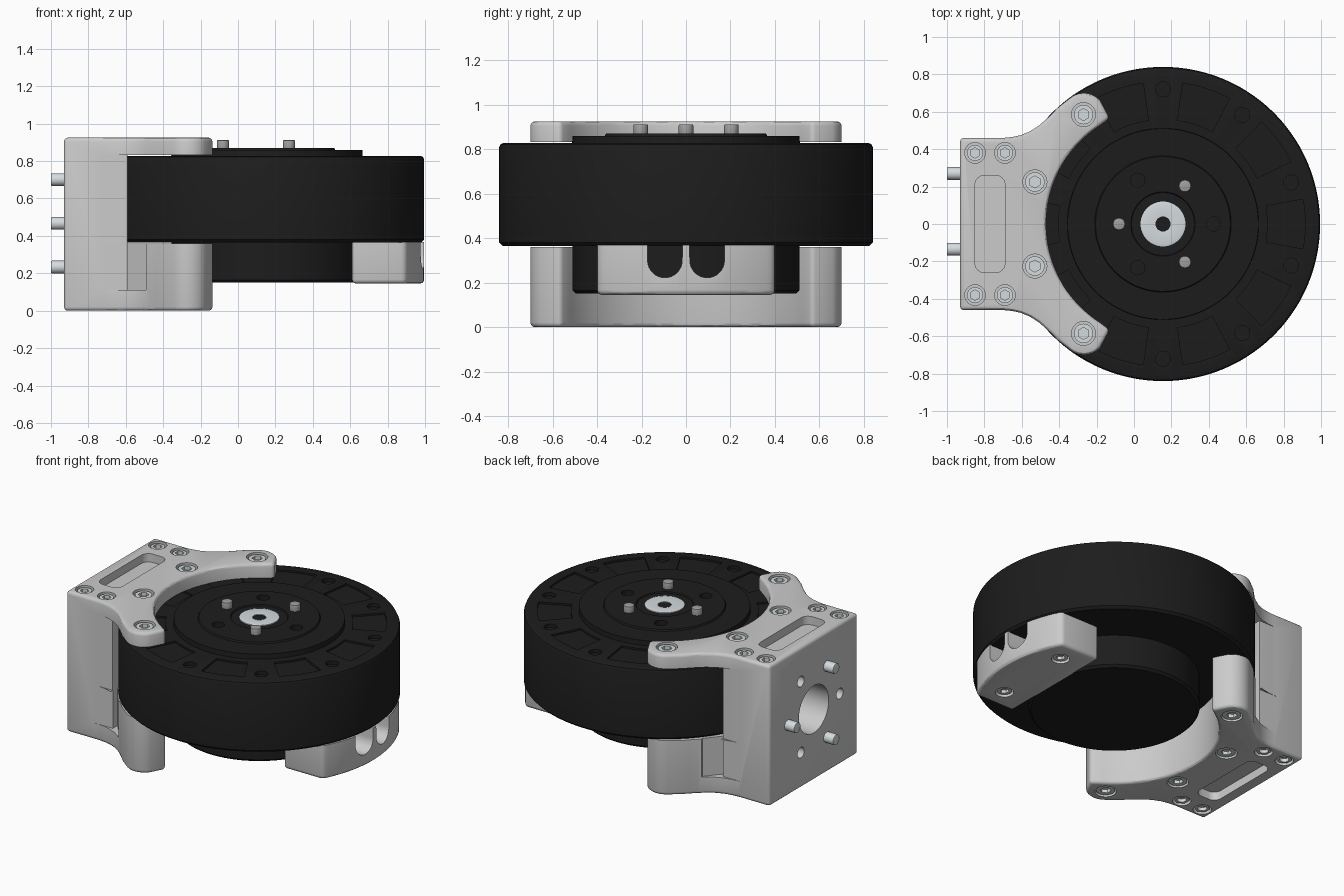
import bpy, bmesh
from math import cos, sin, pi, radians, sqrt
from mathutils import Matrix, Vector

if "Cube" in bpy.data.objects:
    bpy.data.objects.remove(bpy.data.objects["Cube"])

CX = 0.155  # motor axis


def material(name, rgb):
    m = bpy.data.materials.new(name)
    m.diffuse_color = (*rgb, 1)
    m.use_nodes = True
    m.node_tree.nodes["Principled BSDF"].inputs["Base Color"].default_value = m.diffuse_color
    return m


BLACK = material("black", (0.012, 0.012, 0.012))
STEEL = material("steel", (0.66, 0.71, 0.73))
PIN = material("pin_grey", (0.35, 0.35, 0.35))


def finish(bm, name, mat=None):
    bmesh.ops.recalc_face_normals(bm, faces=bm.faces)
    me = bpy.data.meshes.new(name)
    bm.to_mesh(me)
    bm.free()
    ob = bpy.data.objects.new(name, me)
    bpy.context.collection.objects.link(ob)
    if mat:
        me.materials.append(mat)
    return ob


def activate(ob):
    bpy.ops.object.select_all(action='DESELECT')
    ob.select_set(True)
    bpy.context.view_layer.objects.active = ob


def bevel(ob, width, segments=3):
    activate(ob)
    m = ob.modifiers.new("bevel", 'BEVEL')
    m.width, m.segments, m.limit_method, m.angle_limit = width, segments, 'ANGLE', radians(40)
    bpy.ops.object.modifier_apply(modifier=m.name)


def cut(ob, cutter):
    activate(ob)
    m = ob.modifiers.new("cut", 'BOOLEAN')
    m.operation, m.solver, m.object = 'DIFFERENCE', 'EXACT', cutter
    bpy.ops.object.modifier_apply(modifier=m.name)
    bpy.data.objects.remove(cutter)


def smooth(ob):
    activate(ob)
    bpy.ops.object.shade_smooth_by_angle(angle=radians(30))


def add_prism(bm, pts, z0, z1):
    f = bm.faces.new([bm.verts.new((x, y, z0)) for x, y in pts])
    up = bmesh.ops.extrude_face_region(bm, geom=[f])
    bmesh.ops.translate(bm, vec=(0, 0, z1 - z0),
                        verts=[v for v in up["geom"] if isinstance(v, bmesh.types.BMVert)])


def add_cyl(bm, p0, p1, r, seg=24):
    p0, p1 = Vector(p0), Vector(p1)
    d = p1 - p0
    mat = Matrix.Translation((p0 + p1) / 2) @ d.to_track_quat('Z', 'Y').to_matrix().to_4x4()
    bmesh.ops.create_cone(bm, cap_ends=True, segments=seg, radius1=r, radius2=r,
                          depth=d.length, matrix=mat)


def arc(cx, cy, r, a0, a1, n):
    return [(cx + r * cos(radians(a0 + (a1 - a0) * i / n)),
             cy + r * sin(radians(a0 + (a1 - a0) * i / n))) for i in range(n + 1)]


def lathe(name, profile, mat, seg=112):
    bm = bmesh.new()
    vs = [bm.verts.new((CX + r, 0, z)) for r, z in profile]
    es = [bm.edges.new(p) for p in zip(vs, vs[1:])]
    bmesh.ops.spin(bm, geom=vs + es, cent=(CX, 0, 0), axis=(0, 0, 1), angle=2 * pi, steps=seg)
    bmesh.ops.remove_doubles(bm, verts=bm.verts, dist=1e-5)
    return finish(bm, name, mat)


# motor housing with stepped top and lower drum
housing = lathe("motor_housing", [
    (0, .15), (.495, .15), (.51, .165), (.51, .365), (.825, .365), (.84, .38), (.84, .808),
    (.834, .822), (.82, .828), (.512, .828), (.51, .86), (.365, .86), (.36, .87), (.172, .87),
    (.168, .862), (0, .862)], BLACK)
holes = bmesh.new()
for k in range(10):
    a = radians(18 + 36 * k)
    x, y = CX + .72 * cos(a), .72 * sin(a)
    add_cyl(holes, (x, y, .805), (x, y, .9), .04)
    d = 18 + 36 * k
    add_prism(holes, arc(CX, 0, .76, d + 8, d + 28, 6) + arc(CX, 0, .56, d + 28, d + 8, 6), .816, .9)
for d in (0, 120, 240):
    x, y = CX + .27 * cos(radians(d)), .27 * sin(radians(d))
    add_cyl(holes, (x, y, .83), (x, y, .9), .038)
cut(housing, finish(holes, "housing_holes"))
smooth(housing)

# hub cap and pins on the rotor
smooth(lathe("hub_cap", [(0, .855), (.04, .855), (.04, .866), (.11, .871), (.12, .868), (.12, .855)],
             STEEL, 48))
bm = bmesh.new()
for d in (60, 180, 300):
    x, y = CX + .235 * cos(radians(d)), .235 * sin(radians(d))
    add_cyl(bm, (x, y, .85), (x, y, .912), .033)
pins = finish(bm, "rotor_pins", PIN)
bevel(pins, .006, 2)
smooth(pins)

# clamp bracket outline, mirrored over y
half = arc(CX, 0, .625, 180, 123, 24) + [(-.13, .565)] + arc(-.268, .585, .115, 40, 130, 10)
half += [(-.41, .62), (-.44, .588), (-.475, .555), (-.51, .525), (-.555, .496), (-.605, .475),
         (-.65, .465), (-.70, .46), (-.93, .46)]
outline = half + [(x, -y) for x, y in reversed(half[1:])]
bm = bmesh.new()
add_prism(bm, outline, 0, .925)
bracket = finish(bm, "clamp_bracket")
bevel(bracket, .02)

# room for the motor between the two plates
bm = bmesh.new()
add_cyl(bm, (CX, 0, .36), (CX, 0, .832), .845, 112)
cut(bracket, finish(bm, "motor_gap"))
bm = bmesh.new()
add_prism(bm, [(-.59, -1), (.3, -1), (.3, 1), (-.59, 1)], .36, .832)
cut(bracket, finish(bm, "arm_gap"))
bm = bmesh.new()
for s in (1, -1):
    add_prism(bm, [(x, s * y) for x, y in [(-.59, .41), (-.49, .53), (-.53, .7), (-.72, .7),
                                           (-.72, .459), (-.59, .459)]], .11, .36)
    add_prism(bm, [(x, s * y) for x, y in [(-.72, .46), (-.58, .46), (-.58, .6), (-.72, .6)]],
              .3605, .832)
cut(bracket, finish(bm, "side_relief"))

# screw recesses, slots and flange holes
screws = [(-.85, .38, .055), (-.69, .38, .055), (-.53, .225, .064), (-.27, .585, .064)]
screws += [(x, -y, r) for x, y, r in screws]
bm = bmesh.new()
for x, y, r in screws:
    add_cyl(bm, (x, y, .885), (x, y, 1), r, 32)
    add_cyl(bm, (x, y, -.1), (x, y, .04), r, 32)
slot = (arc(-.74, .21, .05, 0, 90, 6) + arc(-.80, .21, .05, 90, 180, 6)
        + arc(-.80, -.21, .05, 180, 270, 6) + arc(-.74, -.21, .05, 270, 360, 6))
slot = [(-.77 + (x + .77) * 1.0, y) for x, y in slot]
add_prism(bm, slot, .87, 1)
add_prism(bm, slot, -.1, .055)
ZC = .467
add_cyl(bm, (-1, 0, ZC), (-.74, 0, ZC), .155, 48)
for d in (60, 180, 300):
    y, z = .27 * cos(radians(d)), ZC + .27 * sin(radians(d))
    add_cyl(bm, (-1, y, z), (-.78, y, z), .035)
cut(bracket, finish(bm, "bracket_holes"))
smooth(bracket)

# dowel pins on the mounting face
bm = bmesh.new()
for d in (0, 120, 240):
    y, z = .27 * cos(radians(d)), ZC + .27 * sin(radians(d))
    add_cyl(bm, (-1, y, z), (-.88, y, z), .034)
dowels = finish(bm, "mounting_pins", STEEL)
bevel(dowels, .005, 2)
smooth(dowels)

# cable outlet box with two U-shaped slots
a = math_a = 28.4
bm = bmesh.new()
add_prism(bm, [(.61, -.4)] + arc(CX, 0, .84, -a, a, 20) + [(.61, .4)], .145, .40)
box = finish(bm, "cable_box")
bevel(box, .022)
bm = bmesh.new()
for s in (1, -1):
    pts = [(.08, .5)] + arc(0, .3, .078, 0, -180, 16) + [(-.08, .5)]
    f = bm.faces.new([bm.verts.new((.5, s * .095 + y, z)) for y, z in pts])
    g = bmesh.ops.extrude_face_region(bm, geom=[f])
    bmesh.ops.translate(bm, vec=(.7, 0, 0),
                        verts=[v for v in g["geom"] if isinstance(v, bmesh.types.BMVert)])
cut(box, finish(bm, "cable_slots"))
bm = bmesh.new()
for y in (-.26, .26):
    add_cyl(bm, (.79, y, 0), (.79, y, .18), .055, 32)
add_prism(bm, [(.4, -1), (1.2, -1), (1.2, 1), (.4, 1)], .368, .6)
cut(box, finish(bm, "box_holes"))
smooth(box)

# screw heads with hexagon sockets
heads, sockets = bmesh.new(), bmesh.new()
for x, y, r in screws:
    add_cyl(heads, (x, y, .87), (x, y, .917), r - .012)
    add_cyl(sockets, (x, y, .895), (x, y, 1), r * .5, 6)
    hexnut = r < .06
    add_cyl(heads, (x, y, .06), (x, y, .008), r - .008, 6 if hexnut else 24)
    add_cyl(sockets, (x, y, .03), (x, y, -.1), r * .5, 24 if hexnut else 6)
for y in (-.26, .26):
    add_cyl(heads, (.79, y, .2), (.79, y, .155), .045)
    add_cyl(sockets, (.79, y, .175), (.79, y, .1), .028, 6)
screw_heads = finish(heads, "screw_heads", STEEL)
cut(screw_heads, finish(sockets, "screw_sockets"))
smooth(screw_heads)
